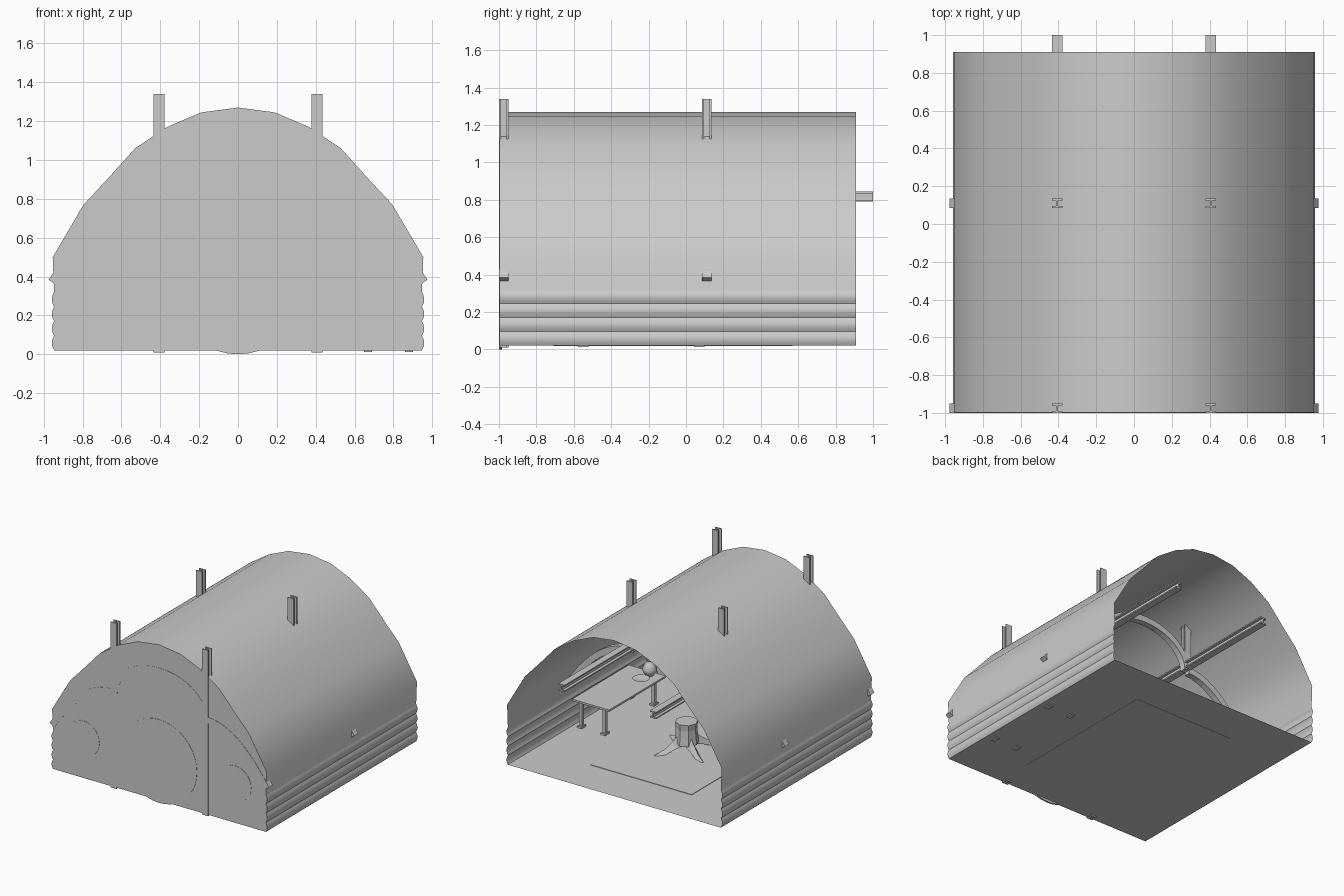
import bpy, bmesh, math
from mathutils import Vector, Matrix

if "Cube" in bpy.data.objects:
    bpy.data.objects.remove(bpy.data.objects["Cube"])

def make(name, verts, faces, smooth=None):
    me = bpy.data.meshes.new(name)
    me.from_pydata([tuple(v) for v in verts], [], faces)
    bm = bmesh.new()
    bm.from_mesh(me)
    bmesh.ops.recalc_face_normals(bm, faces=bm.faces)
    bm.to_mesh(me)
    bm.free()
    ob = bpy.data.objects.new(name, me)
    bpy.context.collection.objects.link(ob)
    if smooth:
        bpy.ops.object.select_all(action='DESELECT')
        ob.select_set(True)
        bpy.context.view_layer.objects.active = ob
        bpy.ops.object.shade_smooth_by_angle(angle=math.radians(smooth))
    return ob

def box(name, x0, x1, y0, y1, z0, z1):
    v = [(x, y, z) for x in (x0, x1) for y in (y0, y1) for z in (z0, z1)]
    f = [(0, 1, 3, 2), (4, 6, 7, 5), (0, 4, 5, 1), (2, 3, 7, 6), (0, 2, 6, 4), (1, 5, 7, 3)]
    return make(name, v, f)

def extrude(name, outline, place, a, b, caps=True, closed=True, smooth=None):
    """Sweep a 2D outline from a to b; place(u, v, w) maps it into space."""
    n = len(outline)
    v = [place(p, q, a) for p, q in outline] + [place(p, q, b) for p, q in outline]
    f = [(i, (i + 1) % n, (i + 1) % n + n, i + n) for i in range(n if closed else n - 1)]
    if caps:
        f += [tuple(range(n)), tuple(range(n, 2 * n))]
    return make(name, v, f, smooth)

def lathe(name, profile, x, y, sides, smooth=None):
    v, f, n = [], [], len(profile)
    for s in range(sides):
        a = 2 * math.pi * s / sides
        v += [(x + r * math.cos(a), y + r * math.sin(a), z) for r, z in profile]
    for s in range(sides):
        t = (s + 1) % sides
        f += [(s * n + i, t * n + i, t * n + i + 1, s * n + i + 1) for i in range(n - 1)]
    f += [tuple(s * n for s in range(sides)), tuple(s * n + n - 1 for s in range(sides))]
    return make(name, v, f, smooth)

def rib(name, path, y0, y1, th):
    """Flat band of thickness th following a path in the xz plane."""
    up, lo = [], []
    for i, p in enumerate(path):
        d = Vector(path[min(i + 1, len(path) - 1)]) - Vector(path[max(i - 1, 0)])
        nrm = Vector((-d.y, d.x)).normalized() * th / 2
        up.append(Vector(p) + nrm)
        lo.append(Vector(p) - nrm)
    k = len(path)
    v = [(p.x, y, p.y) for y in (y0, y1) for p in up + lo]
    f = []
    for i in range(k - 1):
        f += [(i, i + 1, k + i + 1, k + i), (2 * k + i, 2 * k + i + 1, 3 * k + i + 1, 3 * k + i),
              (i, i + 1, 2 * k + i + 1, 2 * k + i), (k + i, k + i + 1, 3 * k + i + 1, 3 * k + i)]
    f += [(0, k, 3 * k, 2 * k), (k - 1, 2 * k - 1, 4 * k - 1, 3 * k - 1)]
    return make(name, v, f)

# Vault: log-like bulges on the low walls, then the arched roof
wall = []
for i in range(25):
    z = 0.02 + 0.3 * i / 24
    wall.append((0.947 + 0.012 * abs(math.sin(math.pi * i / 6)), z))
half = wall + [(0.954, 0.5), (0.795, 0.77), (0.665, 0.91), (0.53, 1.06), (0.365, 1.17), (0.19, 1.245)]
arch = half + [(0, 1.27)] + [(-x, z) for x, z in reversed(half)]
on_y = lambda u, v, w: (u, w, v)
on_z = lambda u, v, w: (u, v, w)
extrude('vault_shell', arch, on_y, -0.998, 0.91, caps=False, closed=False, smooth=50)
make('front_wall', [(x, -0.998, z) for x, z in arch], [tuple(range(len(arch)))])
make('floor', [(-0.947, -0.998, 0.02), (0.947, -0.998, 0.02), (0.947, 0.91, 0.02), (-0.947, 0.91, 0.02)],
     [(0, 1, 2, 3)])
box('rug', -0.45, 0.45, -0.71, 0.57, 0.018, 0.024)

# Round door and round side windows
def disc(name, x, z, r, y0, y1, sides=40):
    pts = [(x + r * math.cos(2 * math.pi * i / sides), z + r * math.sin(2 * math.pi * i / sides))
           for i in range(sides)]
    extrude(name, pts, on_y, y0, y1, smooth=30)

disc('round_door', 0, 0.335, 0.335, -1.0, -0.985)
for s in (-1, 1):
    disc('round_window', s * 0.675, 0.337, 0.142, -1.0, -0.985, 28)

# I-section posts and long beams
def i_section(cx, cy, w, h, t):
    a, b, c = w / 2, h / 2, t / 2
    right = [(a, -b), (a, -b + t), (c, -b + t), (c, b - t), (a, b - t), (a, b)]
    pts = right + [(-x, y) for x, y in reversed(right)]
    return [(cx + x, cy + y) for x, y in pts]

for s in (-1, 1):
    x = s * 0.407
    extrude('front_post', i_section(x, -0.975, 0.055, 0.05, 0.01), on_z, 0.01, 1.34)
    extrude('hanging_post', i_section(x, 0.11, 0.055, 0.05, 0.01), on_z, 0.82, 1.34)
    extrude('long_beam', i_section(x, 0.817, 0.055, 0.055, 0.01), on_y, -0.99, 1.0)
    # Side ribs curving down to the walls
    for y0, y1 in ((-1.0, -0.95), (0.085, 0.135)):
        path = [(s * (0.42 + 0.535 * t / 10), 0.78 - 0.41 * (t / 10) ** 2) for t in range(11)]
        rib('side_rib', path, y0, y1, 0.05)
# Central ribs between the posts
for y0, y1 in ((-1.0, -0.95), (0.085, 0.135)):
    path = [(0.4 * math.cos(math.pi * t / 20), 0.78 + 0.28 * math.sin(math.pi * t / 20)) for t in range(21)]
    rib('centre_rib', path, y0, y1, 0.05)

# Long table against the right wall
box('table_top', 0.6, 0.93, -0.6, 0.12, 0.235, 0.25)
for x in (0.67, 0.88):
    for y in (-0.55, 0.07):
        box('table_leg', x - 0.013, x + 0.013, y - 0.013, y + 0.013, 0.02, 0.235)
        box('table_foot', x - 0.02, x + 0.02, y - 0.028, y + 0.028, 0.012, 0.035)
lathe('vase', [(0.025, 0.25), (0.05, 0.28), (0.055, 0.31), (0.035, 0.345), (0.02, 0.365), (0.03, 0.39)],
      0.7, -0.54, 16, 40)
lathe('dish', [(0.025, 0.25), (0.065, 0.27), (0.06, 0.27), (0.02, 0.258)], 0.7, -0.43, 16, 40)

# Stump table with splayed roots
sx, sy = 0.03, -0.05
lathe('stump', [(0.09, 0.08), (0.085, 0.13), (0.08, 0.2), (0.085, 0.25)], sx, sy, 8)
for k in range(4):
    a = math.radians(62 + 90 * k)
    d, n = Vector((math.cos(a), math.sin(a), 0)), Vector((-math.sin(a), math.cos(a), 0))
    v = []
    for r, z0, z1, w in ((0.05, 0.07, 0.17, 0.035), (0.11, 0.055, 0.11, 0.03),
                         (0.18, 0.025, 0.06, 0.022), (0.26, 0.02, 0.03, 0.01)):
        c = Vector((sx, sy, 0)) + d * r
        v += [c - n * w + Vector((0, 0, z0)), c + n * w + Vector((0, 0, z0)), c + Vector((0, 0, z1))]
    f = [(0, 1, 2), (9, 10, 11)]
    for i in range(3):
        f += [(3 * i + j, 3 * i + (j + 1) % 3, 3 * i + 3 + (j + 1) % 3, 3 * i + 3 + j) for j in range(3)]
    make('stump_root', v, f)
